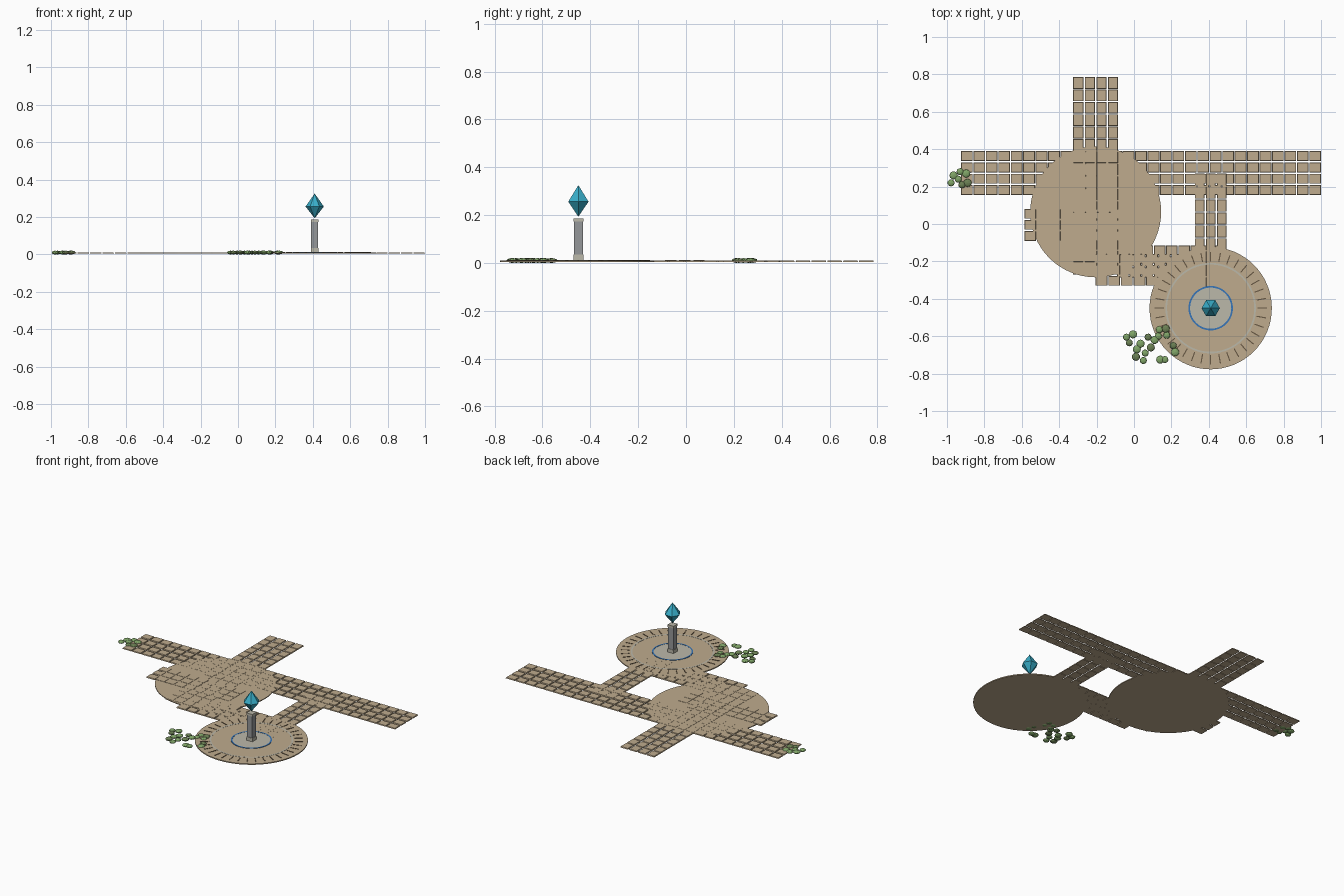
import bpy, bmesh, math
from mathutils import Matrix, Vector

cube = bpy.data.objects.get("Cube")
if cube:
    bpy.data.objects.remove(cube)


def material(name, r, g, b):
    m = bpy.data.materials.new(name)
    m.use_nodes = True
    m.diffuse_color = (r, g, b, 1)
    m.node_tree.nodes["Principled BSDF"].inputs["Base Color"].default_value = (r, g, b, 1)
    return m


SAND = material("sandstone", 0.52, 0.41, 0.27)
JOINT = material("dark joint", 0.14, 0.10, 0.06)
PALE = material("pale stone", 0.50, 0.48, 0.40)
GREY = material("grey stone", 0.30, 0.31, 0.32)
BLUE = material("blue inlay", 0.04, 0.18, 0.48)
CRYSTAL = material("cyan crystal", 0.04, 0.42, 0.58)
LEAF = material("leaf green", 0.22, 0.38, 0.14)
OLIVE = material("olive green", 0.15, 0.22, 0.09)


def finish(name, bm, mat):
    bmesh.ops.recalc_face_normals(bm, faces=bm.faces)
    me = bpy.data.meshes.new(name)
    bm.to_mesh(me)
    bm.free()
    me.materials.append(mat)
    ob = bpy.data.objects.new(name, me)
    bpy.context.collection.objects.link(ob)
    return ob


def add_box(bm, centre, size, inset=0, angle=0):
    """Box whose top is drawn in by inset, giving chamfered sides."""
    verts = bmesh.ops.create_cube(bm, size=1)["verts"]
    for v in verts:
        top = v.co.z > 0
        for i in range(3):
            v.co[i] *= size[i] - (2 * inset if top and i < 2 else 0)
    bmesh.ops.transform(bm, verts=verts, matrix=Matrix.Translation(centre) @ Matrix.Rotation(angle, 4, "Z"))


def box(name, centre, size, mat, inset=0):
    bm = bmesh.new()
    add_box(bm, centre, size, inset)
    return finish(name, bm, mat)


def road(name, x0, x1, y0, y1, nx, ny, along_x=True, top=0.010):
    """Grid of separate paving slabs with wider gaps along the run."""
    bm = bmesh.new()
    gx, gy = (0.004, 0.008) if along_x else (0.008, 0.004)
    px, py = (x1 - x0 + gx) / nx, (y1 - y0 + gy) / ny
    low = 0.004
    for i in range(nx):
        for j in range(ny):
            centre = (x0 + px * i + (px - gx) / 2, y0 + py * j + (py - gy) / 2, (low + top) / 2)
            add_box(bm, centre, (px - gx, py - gy, top - low), 0.002)
    return finish(name, bm, SAND)


def disc(name, x, y, r, z0, z1, mat, sides=64):
    bm = bmesh.new()
    bmesh.ops.create_cone(bm, cap_ends=True, segments=sides, radius1=r, radius2=r,
                          depth=z1 - z0, matrix=Matrix.Translation((x, y, (z0 + z1) / 2)))
    return finish(name, bm, mat)


def ring(name, x, y, r0, r1, z0, z1, mat, sides=64):
    bm = bmesh.new()
    loops = []
    for r, z in ((r0, z0), (r1, z0), (r1, z1), (r0, z1)):
        loops.append([bm.verts.new((x + r * math.cos(math.tau * k / sides),
                                    y + r * math.sin(math.tau * k / sides), z)) for k in range(sides)])
    for a in range(4):
        p, q = loops[a], loops[(a + 1) % 4]
        for k in range(sides):
            n = (k + 1) % sides
            bm.faces.new((p[k], p[n], q[n], q[k]))
    return finish(name, bm, mat)


# Paved roads
road("main_street", -0.925, 1.0, 0.155, 0.39, 29, 4)
road("north_road", -0.325, -0.085, -0.27, 0.785, 4, 16, False, 0.0105)
road("west_path", -0.585, 0.0, -0.09, 0.08, 9, 3, True, 0.011)
road("south_path_lower", -0.205, 0.33, -0.33, -0.16, 8, 3, True, 0.0105)
road("south_path_upper", -0.09, 0.495, -0.285, -0.115, 9, 3)
road("east_link", 0.325, 0.495, -0.35, 0.27, 3, 9, False, 0.0108)

# Round plazas
CX, CY = 0.41, -0.45
disc("west_plaza", -0.205, 0.065, 0.35, 0.004, 0.0095, SAND)
disc("shrine_plaza", CX, CY, 0.327, 0.004, 0.0105, SAND)
ring("pale_band", CX, CY, 0.233, 0.242, 0.010, 0.0113, PALE)
disc("shrine_floor", CX, CY, 0.112, 0.010, 0.0115, PALE)
ring("blue_band", CX, CY, 0.110, 0.119, 0.010, 0.0125, BLUE)

# Radial joints between the plaza border stones
bm = bmesh.new()
COUNT = 36
for k in range(COUNT):
    a = math.tau * k / COUNT
    add_box(bm, (CX + 0.275 * math.cos(a), CY + 0.275 * math.sin(a), 0.011), (0.05, 0.006, 0.003), 0, a)
finish("border_joints", bm, JOINT)

# Pillar
box("pillar_base", (CX, CY, 0.022), (0.042, 0.042, 0.024), PALE)
box("pillar_shaft", (CX, CY, 0.103), (0.037, 0.037, 0.142), GREY)
box("pillar_cap", (CX, CY, 0.179), (0.042, 0.042, 0.014), PALE)

# Floating six-sided crystal
bm = bmesh.new()
apex, foot = bm.verts.new((CX, CY, 0.325)), bm.verts.new((CX, CY, 0.193))
girdle = [bm.verts.new((CX + 0.049 * math.cos(math.tau * k / 6),
                        CY + 0.049 * math.sin(math.tau * k / 6), 0.256)) for k in range(6)]
for k in range(6):
    n = (k + 1) % 6
    bm.faces.new((girdle[k], girdle[n], apex))
    bm.faces.new((girdle[n], girdle[k], foot))
finish("crystal", bm, CRYSTAL)


# Low shrubs
def shrubs(name, points):
    for m, mat in enumerate((LEAF, OLIVE)):
        bm = bmesh.new()
        for k, (x, y) in enumerate(points):
            if (k % 3 == 2) != (m == 1):
                continue
            size = 0.019 + 0.003 * (k % 2)
            move = Matrix.Translation((x, y, 0.010)) @ Matrix.Rotation(k, 4, "Z")
            bmesh.ops.create_icosphere(bm, subdivisions=2, radius=1,
                                       matrix=move @ Matrix.Diagonal((size, size, 0.010, 1)))
        finish(name + ("_light", "_dark")[m], bm, mat)


shrubs("west_shrubs", [(-0.978, 0.22), (-0.965, 0.26), (-0.92, 0.21), (-0.897, 0.27),
                       (-0.94, 0.24), (-0.89, 0.22), (-0.93, 0.28)])
shrubs("south_shrubs", [(-0.04, -0.605), (-0.005, -0.59), (-0.025, -0.635), (0.015, -0.67), (0.06, -0.69),
                        (0.01, -0.71), (0.05, -0.73), (0.035, -0.64), (0.075, -0.605), (0.11, -0.62),
                        (0.135, -0.565), (0.17, -0.56), (0.165, -0.725), (0.14, -0.725), (0.21, -0.65),
                        (0.22, -0.685), (0.175, -0.595), (0.09, -0.66), (0.13, -0.6)])
